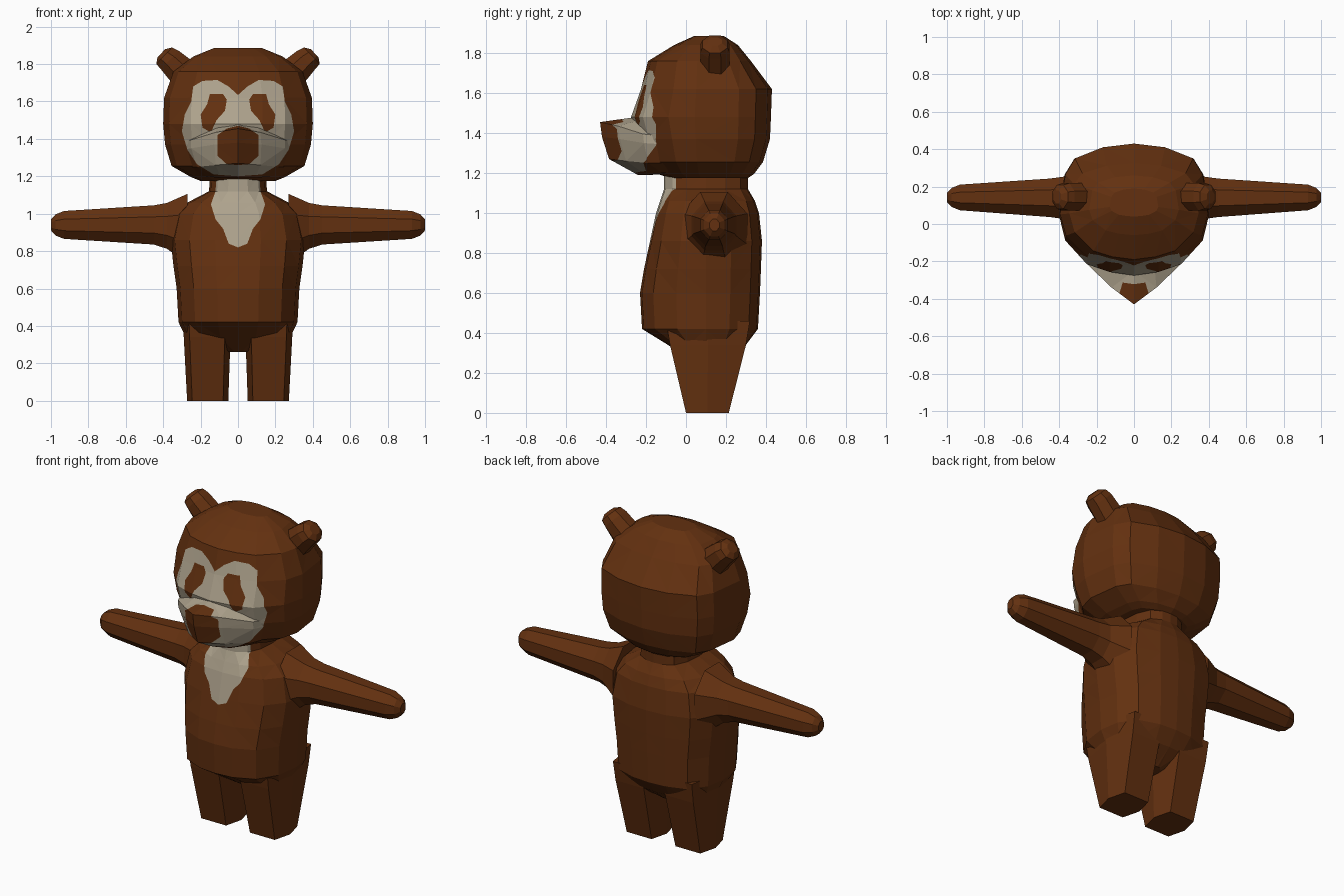
import bpy, bmesh, math
from mathutils import Vector

if "Cube" in bpy.data.objects:
    bpy.data.objects.remove(bpy.data.objects["Cube"])


def material(name, rgb):
    m = bpy.data.materials.new(name)
    m.diffuse_color = (*rgb, 1)
    m.use_nodes = True
    m.node_tree.nodes["Principled BSDF"].inputs["Base Color"].default_value = m.diffuse_color
    return m


BROWN = material("brown fur", (0.125, 0.030, 0.005))
CREAM = material("cream fur", (0.43, 0.37, 0.27))


def mirrored(half):
    """Closed outline from a half outline that starts and ends on x = 0."""
    return half + [(-p[0], *p[1:]) for p in half[-2:0:-1]]


def inside(x, z, poly):
    hit = False
    for (x1, z1), (x2, z2) in zip(poly, poly[1:] + poly[:1]):
        if (z1 > z) != (z2 > z) and x < (x2 - x1) * (z - z1) / (z2 - z1) + x1:
            hit = not hit
    return hit


def loft(name, rings, paint=()):
    """Skin closed rings, then cut painted outlines (seen from the front) into the faces."""
    bm = bmesh.new()
    rows = [[bm.verts.new(p) for p in r] for r in rings]
    n = len(rows[0])
    for a, b in zip(rows, rows[1:]):
        for i in range(n):
            j = (i + 1) % n
            bm.faces.new((a[i], a[j], b[j], b[i]))
    bm.faces.new(rows[0])
    bm.faces.new(rows[-1])
    bmesh.ops.recalc_face_normals(bm, faces=bm.faces[:])
    if paint:
        bmesh.ops.triangulate(bm, faces=bm.faces[:])
        bm.normal_update()
        for poly, _ in paint:
            for (x1, z1), (x2, z2) in zip(poly, poly[1:] + poly[:1]):
                front = [f for f in bm.faces if f.normal.y < -0.02]
                geom = list({e for f in front for e in f.edges}) + front
                geom += list({v for f in front for v in f.verts})
                bmesh.ops.bisect_plane(bm, geom=geom, dist=1e-5, plane_co=(x1, 0, z1),
                                       plane_no=Vector((z1 - z2, 0, x2 - x1)).normalized())
                bm.normal_update()
        for f in bm.faces:
            if f.normal.y < -0.02:
                c = f.calc_center_median()
                for poly, idx in paint:
                    if inside(c.x, c.z, poly):
                        f.material_index = idx
    me = bpy.data.meshes.new(name)
    bm.to_mesh(me)
    bm.free()
    me.materials.append(BROWN)
    me.materials.append(CREAM)
    ob = bpy.data.objects.new(name, me)
    bpy.context.collection.objects.link(ob)
    return ob


def section(template, z, w, front, back, yc=0.1):
    """Horizontal ring: unit half outline scaled to a width, front and back."""
    return mirrored([(u * w, yc + v * ((yc - front) if v < 0 else (back - yc)), z)
                     for u, v in template])


def tube(name, side, axis, stations, n=8):
    """Tube of (centre, y radius, cross radius) stations along an axis in the xz plane."""
    v = Vector(axis).normalized().cross(Vector((0, 1, 0)))
    rings = []
    for c, ry, rv in stations:
        ring = []
        for i in range(n):
            a = 2 * math.pi * (i + 0.5) / n
            p = Vector(c) + Vector((0, ry * 1.06 * math.cos(a), 0)) + v * rv * 1.06 * math.sin(a)
            ring.append((p.x * side, p.y, p.z))
        rings.append(ring)
    loft(name, rings)


# painted outlines (x, z)
mask = mirrored([(0, 1.20), (.13, 1.21), (.22, 1.265), (.27, 1.34), (.30, 1.44), (.285, 1.53),
                 (.25, 1.60), (.24, 1.68), (.19, 1.71), (.11, 1.715), (.05, 1.68), (0, 1.635)])
eye = [(.06, 1.61), (.08, 1.64), (.15, 1.64), (.165, 1.585), (.20, 1.53),
       (.19, 1.46), (.145, 1.435), (.115, 1.50), (.07, 1.55)]
eye_left = [(-x, z) for x, z in eye]
nose = mirrored([(0, 1.47), (.06, 1.455), (.11, 1.42), (.11, 1.31), (.06, 1.265), (0, 1.26)])
bib = mirrored([(0, .82), (.05, .84), (.08, .92), (.12, .97), (.145, 1.05), (.12, 1.12),
                (.115, 1.22), (0, 1.22)])

# head
head_t = [(0, -1), (.33, -.95), (.63, -.84), (.92, -.5), (1, -.15),
          (.93, .5), (.8, .76), (.42, .94), (0, 1)]
loft("head", [section(head_t, *r) for r in [
    (1.175, .20, -.08, .31), (1.195, .25, -.14, .34), (1.255, .355, -.20, .385),
    (1.37, .39, -.24, .42), (1.48, .40, -.275, .425), (1.62, .395, -.225, .43),
    (1.76, .345, -.19, .325), (1.84, .24, -.06, .26), (1.885, .13, .04, .19)]],
    [(mask, 1), (eye, 0), (eye_left, 0)])

# muzzle: pointed wedge, its back buried in the head
muzzle = [
    [(0, -.24, 1.19), (.09, -.20, 1.19), (.17, -.12, 1.20), (.2, 0, 1.2), (0, .05, 1.2)],
    [(0, -.385, 1.27), (.12, -.30, 1.26), (.22, -.19, 1.25), (.28, -.03, 1.25), (0, .05, 1.25)],
    [(0, -.42, 1.38), (.125, -.33, 1.37), (.25, -.21, 1.35), (.30, -.07, 1.34), (0, .05, 1.35)],
    [(0, -.43, 1.455), (.12, -.34, 1.435), (.25, -.215, 1.395), (.3, -.07, 1.38), (0, .05, 1.4)],
    [(0, -.25, 1.48), (.11, -.23, 1.465), (.22, -.17, 1.415), (.27, -.05, 1.39), (0, .05, 1.41)]]
loft("muzzle", [mirrored(r) for r in muzzle], [(mask, 1), (nose, 0)])

# body with neck and crotch
body_t = [(0, -1), (.34, -.97), (.72, -.80), (.94, -.45), (1, 0),
          (.94, .45), (.72, .82), (.34, .97), (0, 1)]
loft("body", [section(body_t, *r) for r in [
    (.26, .05, .03, .20), (.34, .28, -.09, .30), (.42, .318, -.22, .36),
    (.60, .328, -.23, .37), (.72, .345, -.21, .375), (.86, .36, -.18, .38),
    (1.0, .33, -.15, .365), (1.06, .27, -.13, .345), (1.12, .155, -.11, .31),
    (1.20, .15, -.11, .31)]], [(bib, 1)])

for side, tag in ((1, "left"), (-1, "right")):
    # ear
    tube("ear_" + tag, side, (.72, 0, .69), [
        ((.28, .145, 1.74), .075, .085), ((.365, .145, 1.822), .075, .07),
        ((.395, .145, 1.845), .065, .062), ((.41, .145, 1.858), .035, .03)])
    # arm
    tube("arm_" + tag, side, (1, 0, 0), [
        ((.27, .14, .92), .17, .19), ((.38, .14, .935), .115, .125),
        ((.45, .14, .94), .105, .107), ((.93, .142, .94), .07, .076),
        ((.975, .142, .94), .052, .058), ((1.0, .142, .94), .025, .03)])
    # leg: tapering six-sided column
    rings = []
    for z, x, wx, y, wy in [(.46, .165, .13, .11, .21), (.34, .165, .125, .11, .19),
                            (0, .162, .11, .107, .107)]:
        rings.append([(side * (x + u * wx), y + v * wy, z) for u, v in
                      [(1, 0), (.75, 1), (-.75, 1), (-1, 0), (-.75, -1), (.75, -1)]])
    loft("leg_" + tag, rings)
